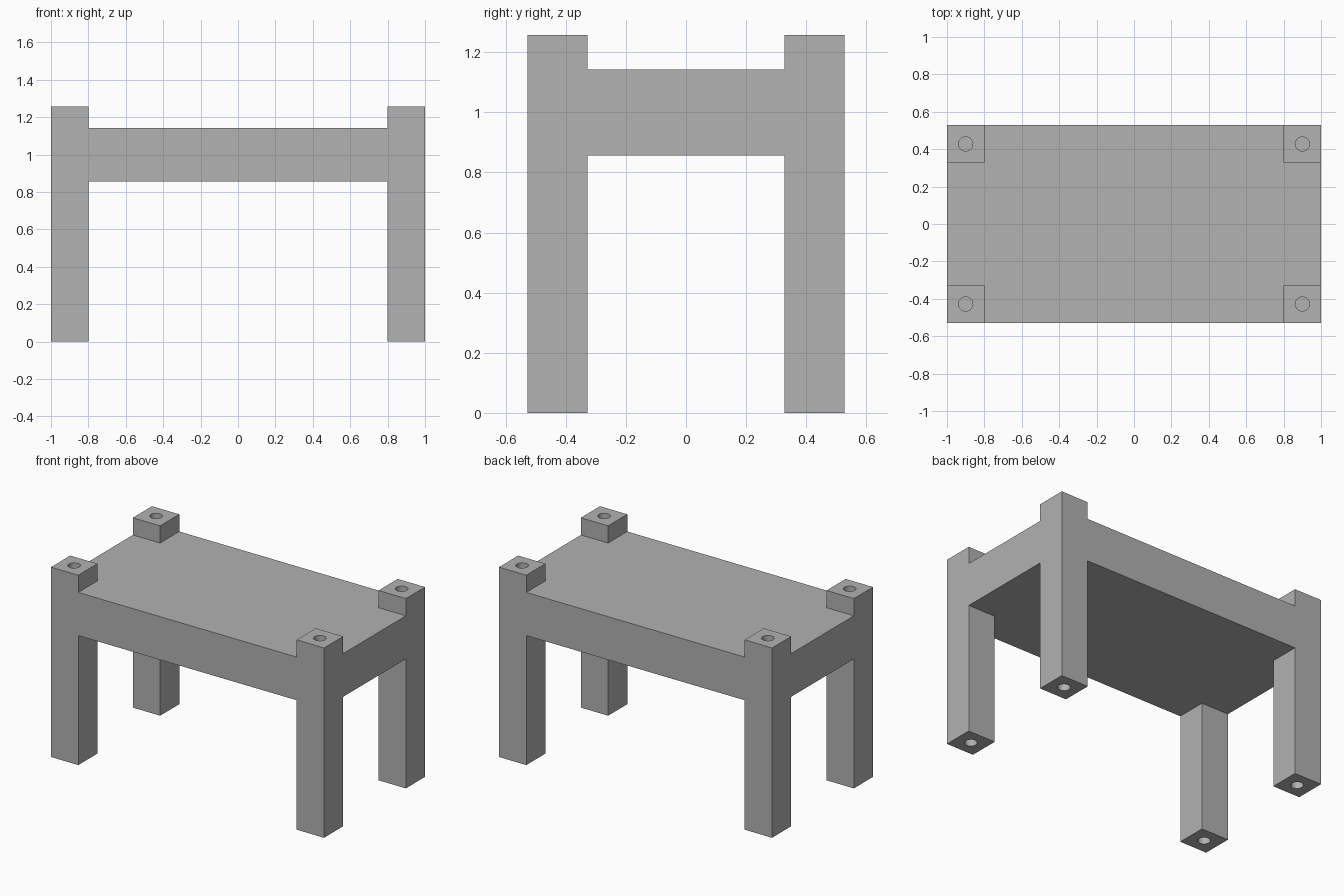
import bpy

default = bpy.data.objects.get("Cube")
if default:
    bpy.data.objects.remove(default, do_unlink=True)

HALF_X, HALF_Y, HEIGHT = 1.0, 0.528, 1.257
LEG = 0.2
SLAB_BOTTOM, SLAB_TOP = 0.857, 1.143
HOLE_RADIUS, HOLE_DEPTH = 0.038, 0.11

grey = bpy.data.materials.new("plain grey")
grey.use_nodes = True
colour = (0.445, 0.445, 0.445, 1)
grey.diffuse_color = colour
grey.node_tree.nodes["Principled BSDF"].inputs["Base Color"].default_value = colour


def box(name, size, centre):
    bpy.ops.mesh.primitive_cube_add(size=1, location=centre)
    obj = bpy.context.object
    obj.name = name
    obj.scale = size
    bpy.ops.object.transform_apply(location=True, rotation=False, scale=True)
    obj.data.materials.append(grey)
    return obj


def cut(target, cutter):
    cutter.hide_render = True
    cutter.hide_viewport = True
    mod = target.modifiers.new(cutter.name, "BOOLEAN")
    mod.operation = "DIFFERENCE"
    mod.solver = "EXACT"
    mod.object = cutter


# Thick table slab, notched at the corners so the posts fit flush
slab = box("table_slab", (2 * HALF_X, 2 * HALF_Y, SLAB_TOP - SLAB_BOTTOM),
           (0, 0, (SLAB_TOP + SLAB_BOTTOM) / 2))

for side, sx in (("left", 1), ("right", -1)):
    for end, sy in (("front", -1), ("back", 1)):
        x, y = sx * (HALF_X - LEG / 2), sy * (HALF_Y - LEG / 2)

        # Corner notch, open to the outside
        cut(slab, box(f"{end}_{side}_notch_cutter", (LEG + 0.1, LEG + 0.1, 1),
                      (x + sx * 0.05, y + sy * 0.05, 1)))

        # Square post running from the floor to above the slab
        leg = box(f"{end}_{side}_leg", (LEG, LEG, HEIGHT), (x, y, HEIGHT / 2))

        # Round peg holes in the top and bottom of the post
        for place, z in (("top", HEIGHT), ("bottom", 0)):
            bpy.ops.mesh.primitive_cylinder_add(
                vertices=32, radius=HOLE_RADIUS, depth=2 * HOLE_DEPTH, location=(x, y, z))
            drill = bpy.context.object
            drill.name = f"{end}_{side}_{place}_hole_cutter"
            drill.data.materials.append(grey)
            bpy.ops.object.shade_smooth_by_angle()
            cut(leg, drill)
